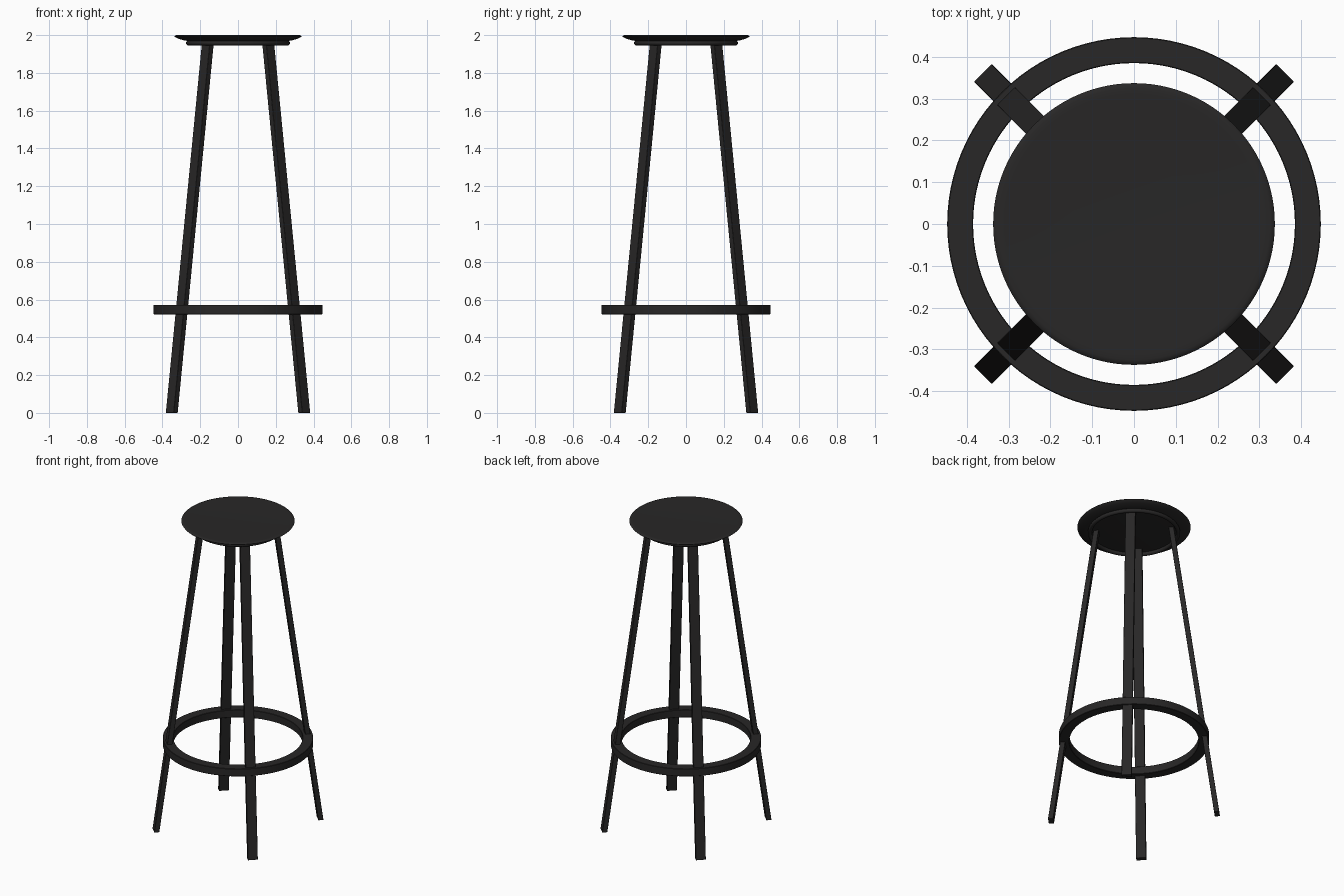
import bpy, bmesh, math
from mathutils import Vector

if "Cube" in bpy.data.objects:
    bpy.data.objects.remove(bpy.data.objects["Cube"])

mat = bpy.data.materials.new("black_finish")
mat.diffuse_color = (0.021, 0.02, 0.02, 1)
mat.use_nodes = True
mat.node_tree.nodes["Principled BSDF"].inputs["Base Color"].default_value = mat.diffuse_color


def finish(name, bm, smooth=True, bevel=0.0):
    bmesh.ops.recalc_face_normals(bm, faces=bm.faces)
    me = bpy.data.meshes.new(name)
    bm.to_mesh(me)
    bm.free()
    me.materials.append(mat)
    ob = bpy.data.objects.new(name, me)
    bpy.context.collection.objects.link(ob)
    if bevel:
        mod = ob.modifiers.new("soft_edges", 'BEVEL')
        mod.width, mod.segments = bevel, 2
    if smooth:
        bpy.context.view_layer.objects.active = ob
        ob.select_set(True)
        bpy.ops.object.shade_smooth_by_angle(angle=math.radians(35))
        ob.select_set(False)
    return ob


def lathe(name, profile, closed=False, steps=96):
    """Spin an (r, z) profile around the z axis."""
    bm = bmesh.new()
    vs = [bm.verts.new((r, 0, z)) for r, z in profile]
    edges = [bm.edges.new(p) for p in zip(vs, vs[1:])]
    if closed:
        edges.append(bm.edges.new((vs[-1], vs[0])))
    bmesh.ops.spin(bm, geom=vs + edges, cent=(0, 0, 0), axis=(0, 0, 1),
                   angle=math.tau, steps=steps)
    bmesh.ops.remove_doubles(bm, verts=bm.verts, dist=1e-5)
    return finish(name, bm)


# Seat: shallow disc with thin rounded rim and tapered underside
lathe("seat", [(0, 1.994), (0.15, 1.995), (0.25, 1.997), (0.31, 1.9995),
               (0.325, 2.0), (0.333, 1.998), (0.337, 1.994), (0.334, 1.990),
               (0.315, 1.981), (0.29, 1.973), (0.26, 1.968), (0, 1.967)])

# Rounded mounting ring below the seat
ring = [(0.2625 + 0.0125 * math.cos(a), 1.958 + 0.0125 * math.sin(a))
        for a in (i * math.tau / 16 for i in range(16))]
lathe("seat_support_ring", ring, closed=True)

# Foot ring: rectangular section with slightly eased edges
r0, r1, z0, z1, c = 0.385, 0.447, 0.522, 0.572, 0.002
lathe("foot_ring", [(r0 + c, z0), (r1 - c, z0), (r1, z0 + c), (r1, z1 - c),
                    (r1 - c, z1), (r0 + c, z1), (r0, z1 - c), (r0, z0 + c)],
      closed=True)

# Four splayed flat-bar legs on the diagonals
W, D = 0.03, 0.0155
names = ["back_right_leg", "back_left_leg", "front_left_leg", "front_right_leg"]
for i, name in enumerate(names):
    a = math.radians(45 + 90 * i)
    out = Vector((math.cos(a), math.sin(a), 0))
    side = Vector((-math.sin(a), math.cos(a), 0))
    bm = bmesh.new()
    bmesh.ops.create_cube(bm, size=2)
    for v in bm.verts:
        r, z = (0.496, 0.0) if v.co.z < 0 else (0.224, 1.97)
        v.co = out * (r + v.co.x * D) + side * (v.co.y * W) + Vector((0, 0, z))
    finish(name, bm, bevel=0.002)
